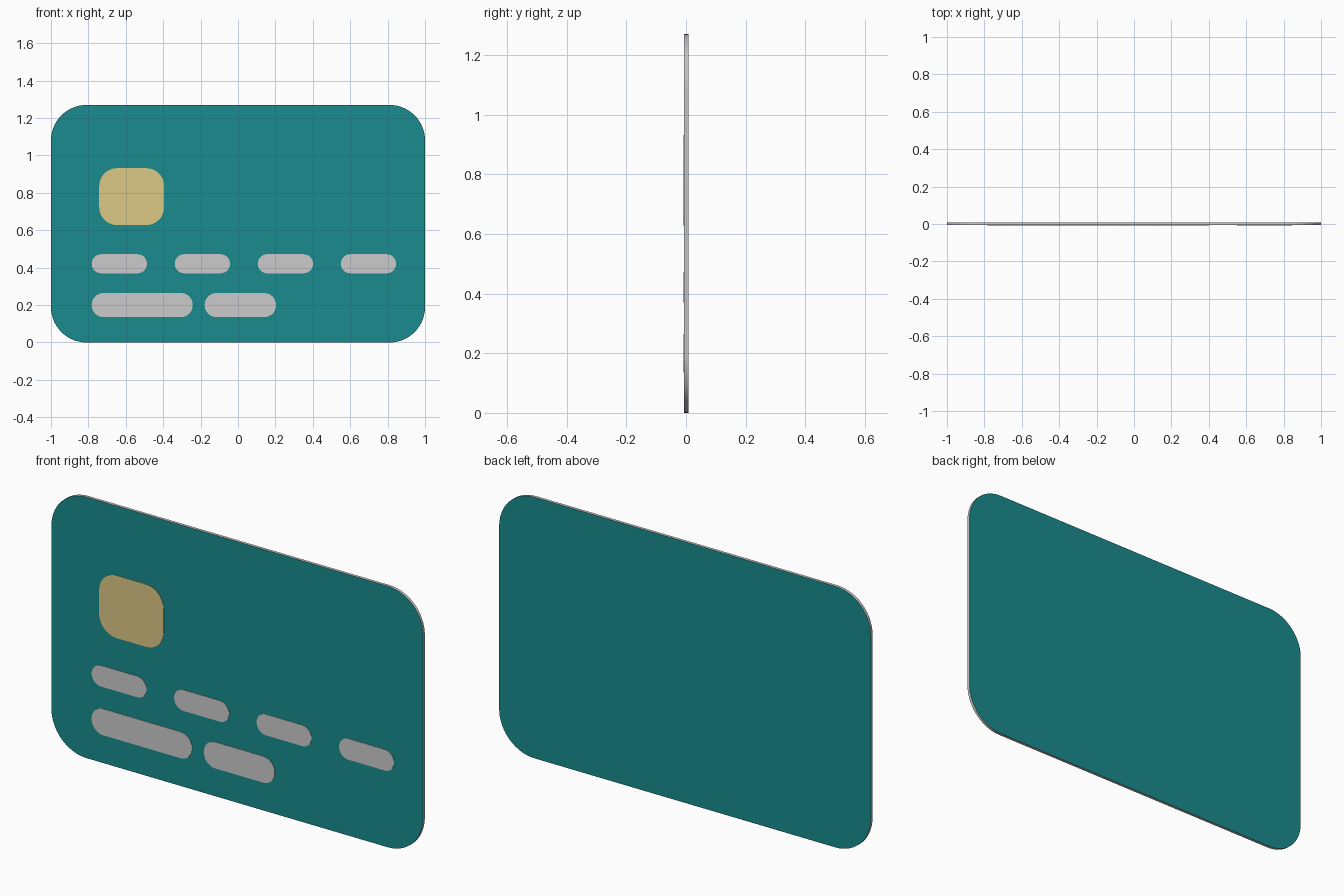
import bpy, bmesh
from math import pi, sin, cos

if "Cube" in bpy.data.objects:
    bpy.data.objects.remove(bpy.data.objects["Cube"])


def material(name, rgb):
    m = bpy.data.materials.new(name)
    m.diffuse_color = (*rgb, 1)
    m.use_nodes = True
    m.node_tree.nodes["Principled BSDF"].inputs["Base Color"].default_value = m.diffuse_color
    return m


teal = material("teal", (0.01, 0.26, 0.27))
gold = material("gold", (0.72, 0.58, 0.24))
grey = material("edge_grey", (0.6, 0.6, 0.6))


def rounded_plate(name, x0, x1, z0, z1, r, y_front, y_back, steps=10):
    """Rounded rectangle in the XZ plane, extruded from front to back."""
    centres = [(x1 - r, z1 - r), (x0 + r, z1 - r), (x0 + r, z0 + r), (x1 - r, z0 + r)]
    bm = bmesh.new()
    outline = []
    for q, (cx, cz) in enumerate(centres):
        for i in range(steps + 1):
            a = (q + i / steps) * pi / 2
            outline.append(bm.verts.new((cx + r * cos(a), y_front, cz + r * sin(a))))
    face = bm.faces.new(outline)
    ext = bmesh.ops.extrude_face_region(bm, geom=[face], use_keep_orig=True)
    for v in ext["geom"]:
        if isinstance(v, bmesh.types.BMVert):
            v.co.y = y_back
    bmesh.ops.recalc_face_normals(bm, faces=bm.faces)
    me = bpy.data.meshes.new(name)
    bm.to_mesh(me)
    bm.free()
    ob = bpy.data.objects.new(name, me)
    bpy.context.collection.objects.link(ob)
    bpy.context.view_layer.objects.active = ob
    bpy.ops.object.select_all(action='DESELECT')
    ob.select_set(True)
    bpy.ops.object.shade_smooth_by_angle()
    return ob


# Card body: teal faces, grey rim
card = rounded_plate("card_body", -1, 1, 0, 1.27, 0.19, -0.006, 0.008, 14)
card.data.materials.append(grey)
card.data.materials.append(teal)
for p in card.data.polygons:
    p.material_index = 1 if abs(p.normal.y) > 0.5 else 0

# Gold contact chip
chip = rounded_plate("chip", -0.742, -0.395, 0.628, 0.932, 0.095, -0.008, -0.004)
chip.data.materials.append(gold)

# Upper row of four raised bars
for i in range(4):
    x = -0.782 + i * 0.444
    rounded_plate(f"number_bar_{i + 1}", x, x + 0.295, 0.37, 0.472, 0.05, -0.008, -0.004)

# Lower row of two longer bars
for i, (x0, x1) in enumerate([(-0.782, -0.242), (-0.178, 0.203)]):
    rounded_plate(f"name_bar_{i + 1}", x0, x1, 0.136, 0.264, 0.062, -0.008, -0.004)
